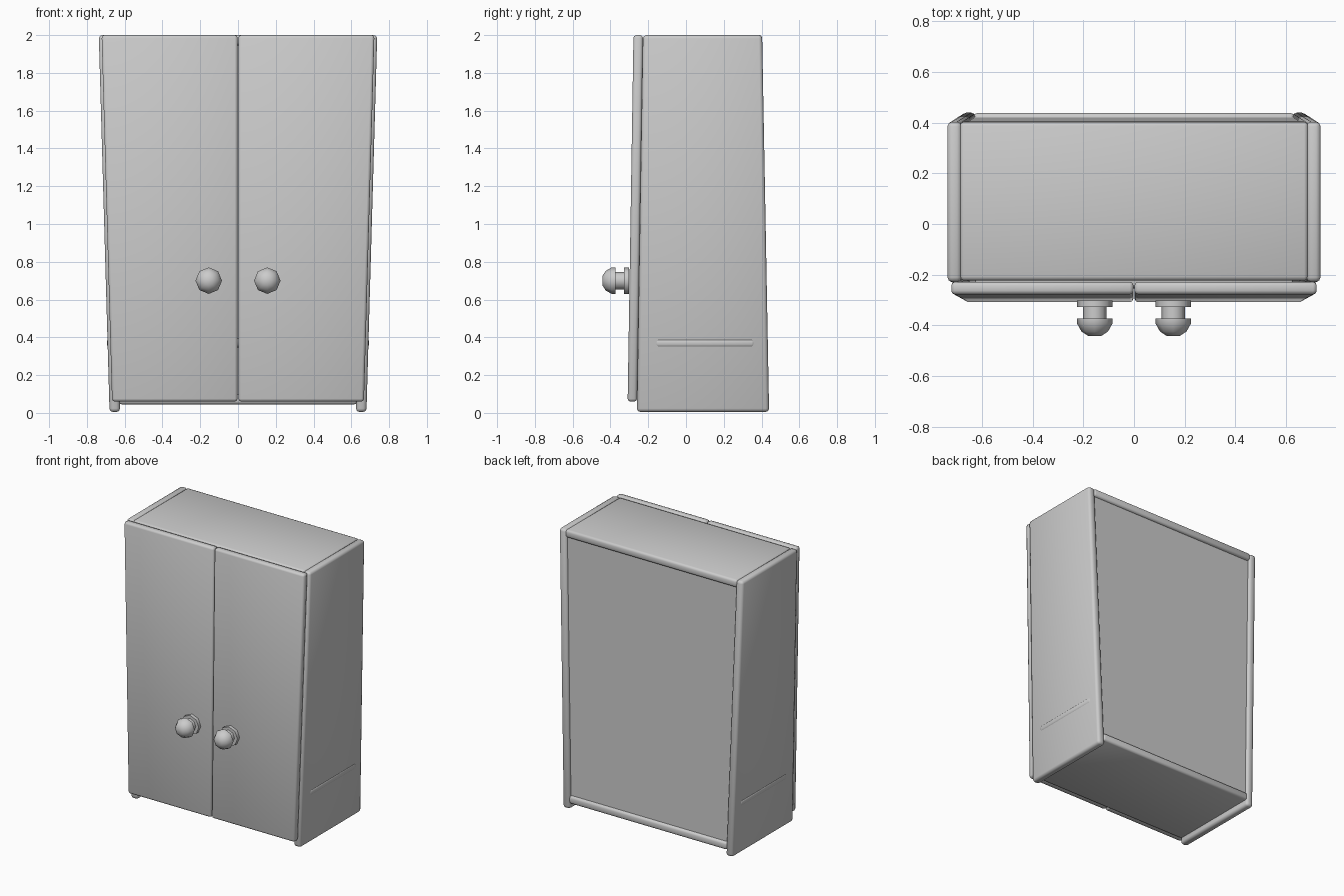
import bpy, bmesh, math
from mathutils import Matrix

cube = bpy.data.objects.get("Cube")
if cube:
    bpy.data.objects.remove(cube, do_unlink=True)

grey = bpy.data.materials.new("plain grey")
grey.use_nodes = True
COLOR = (0.6, 0.6, 0.6, 1)
grey.diffuse_color = COLOR
grey.node_tree.nodes["Principled BSDF"].inputs["Base Color"].default_value = COLOR

HEIGHT = 2.0


def taper(bottom, top, z):
    return bottom + (top - bottom) * z / HEIGHT


# Outline of the tapered cabinet at a given height
def side_x(z):
    return taper(0.68, 0.737, z)


def front_y(z):
    return taper(-0.26, -0.228, z)


def back_y(z):
    return taper(0.44, 0.403, z)


def finish(name, bm):
    bmesh.ops.recalc_face_normals(bm, faces=bm.faces)
    mesh = bpy.data.meshes.new(name)
    bm.to_mesh(mesh)
    bm.free()
    mesh.materials.append(grey)
    mesh.shade_smooth()
    mesh.set_sharp_from_angle(angle=math.radians(60))
    obj = bpy.data.objects.new(name, mesh)
    bpy.context.collection.objects.link(obj)
    return obj


def panel(name, z0, z1, bounds, bevel=0.015):
    """Rounded board; bounds(z) gives x0, x1, y0, y1 at that height."""
    bm = bmesh.new()
    bmesh.ops.create_cube(bm, size=1)
    for v in bm.verts:
        z = z1 if v.co.z > 0 else z0
        x0, x1, y0, y1 = bounds(z)
        v.co = (x1 if v.co.x > 0 else x0, y1 if v.co.y > 0 else y0, z)
    if bevel:
        bmesh.ops.bevel(bm, geom=bm.edges[:], offset=bevel, segments=2,
                        profile=0.5, affect='EDGES', clamp_overlap=True)
    return finish(name, bm)


def ordered(a, b):
    return min(a, b), max(a, b)


# Knob outline: radius and distance forward from the door
KNOB = [(0.07, 0), (0.07, 0.025), (0.047, 0.025), (0.047, 0.07),
        (0.07, 0.07), (0.07, 0.09), (0.052, 0.122), (0.024, 0.14)]
SIDES = 8


def knob(name, x):
    bm = bmesh.new()
    rings = []
    for radius, depth in KNOB:
        rings.append([bm.verts.new((radius * math.cos(i * math.tau / SIDES),
                                    -depth,
                                    radius * math.sin(i * math.tau / SIDES)))
                      for i in range(SIDES)])
    for a, b in zip(rings, rings[1:]):
        for i in range(SIDES):
            j = (i + 1) % SIDES
            bm.faces.new((a[i], a[j], b[j], b[i]))
    bm.faces.new(rings[0])
    bm.faces.new(rings[-1])
    bmesh.ops.transform(bm, verts=bm.verts, matrix=Matrix.Translation((x, -0.303, 0.7)))
    return finish(name, bm)


# Sides, doors and knobs, mirrored left and right
for label, s in (("left", 1), ("right", -1)):
    panel(label + "_side", 0.005, HEIGHT,
          lambda z: (*ordered(s * (side_x(z) - 0.056), s * side_x(z)),
                     front_y(z), back_y(z)), 0.018)
    panel(label + "_door", 0.06, HEIGHT,
          lambda z: (*ordered(s * 0.002, s * (side_x(z) - 0.015)),
                     front_y(z) - 0.05, front_y(z)))
    knob(label + "_knob", s * 0.155)


# Boards between the sides
def inner(z):
    x = side_x(z) - 0.05
    return -x, x, front_y(z) + 0.005, back_y(z)


panel("top_board", HEIGHT - 0.055, HEIGHT, inner)
panel("bottom_board", 0.045, 0.1, inner)


# Back sheet, set in slightly from the rear edges
def back_sheet(z):
    x = side_x(z) - 0.045
    return -x, x, back_y(z) - 0.035, back_y(z) - 0.018


panel("back_panel", 0.07, HEIGHT - 0.025, back_sheet, 0)

# Shelf whose rounded ends just show through the sides
panel("shelf", 0.345, 0.395, lambda z: (-0.694, 0.694, -0.165, 0.365), 0.017)
